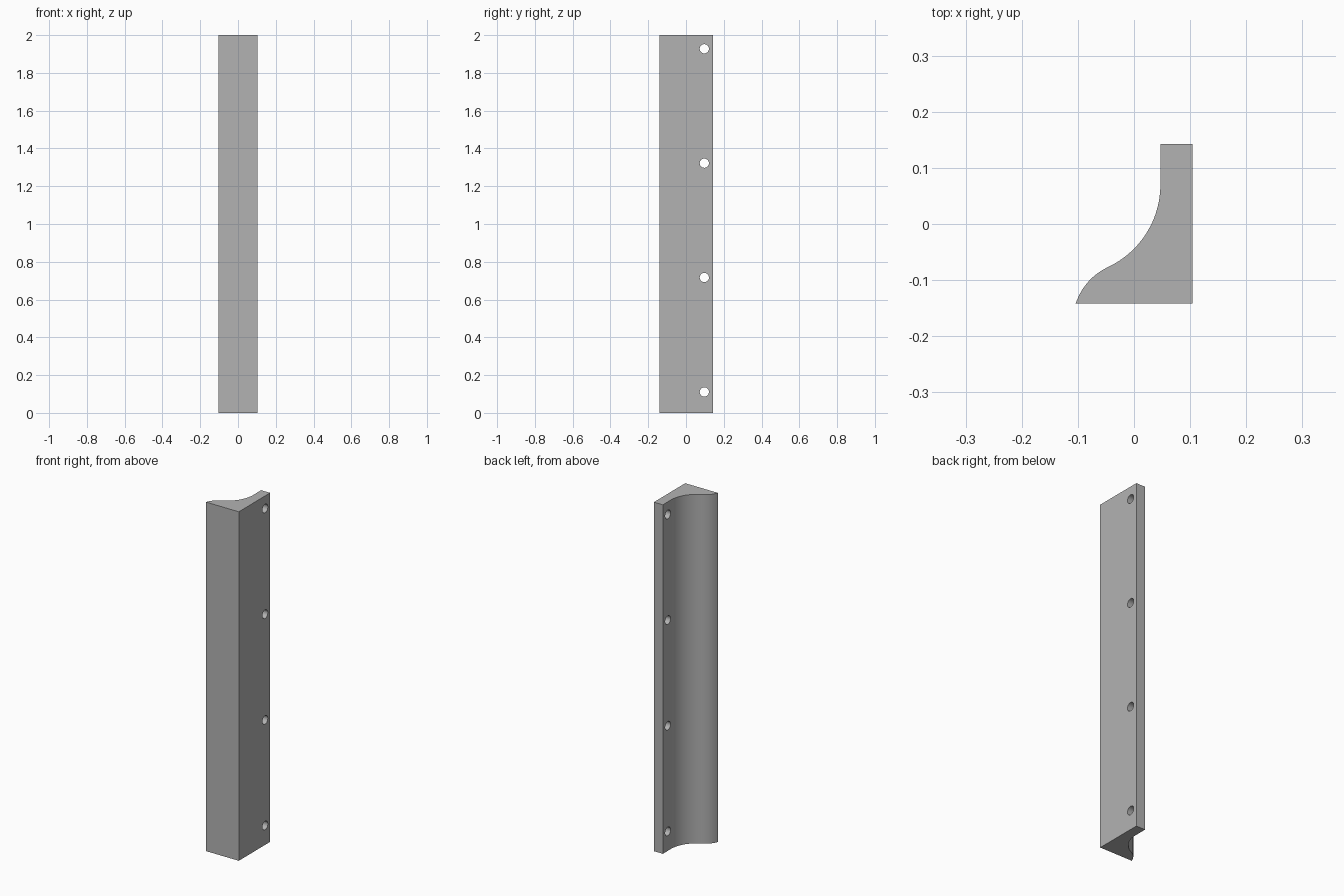
import bpy, bmesh
from math import cos, sin, radians, pi
from mathutils import Matrix

if "Cube" in bpy.data.objects:
    bpy.data.objects.remove(bpy.data.objects["Cube"], do_unlink=True)

HEIGHT = 2.0
RIGHT, LEFT = 0.104, -0.104
FRONT, BACK = -0.1415, 0.1425

# Single plain grey
grey = bpy.data.materials.new("plain grey")
grey.use_nodes = True
colour = (0.45, 0.45, 0.45, 1)
grey.diffuse_color = colour
grey.node_tree.nodes["Principled BSDF"].inputs["Base Color"].default_value = colour


def arc(cx, cy, r, start, end, steps):
    angles = [radians(start + (end - start) * i / steps) for i in range(steps + 1)]
    return [(cx + r * cos(a), cy + r * sin(a)) for a in angles]


def make_object(name, bm):
    bmesh.ops.recalc_face_normals(bm, faces=bm.faces)
    mesh = bpy.data.meshes.new(name)
    bm.to_mesh(mesh)
    bm.free()
    mesh.materials.append(grey)
    obj = bpy.data.objects.new(name, mesh)
    bpy.context.collection.objects.link(obj)
    return obj


# Moulding: flat flange, concave sweep, then a convex nose
profile = [(RIGHT, FRONT), (RIGHT, BACK), (0.047, BACK)]
profile += arc(-0.115, 0.07, 0.162, 0, -65, 24)
profile += arc(-0.0015, -0.1744, 0.1073, 115, 161, 16)[1:-1]
profile.append((LEFT, FRONT))

bm = bmesh.new()
base = bm.faces.new([bm.verts.new((x, y, 0)) for x, y in profile])
top = bmesh.ops.extrude_face_region(bm, geom=[base])["geom"]
bmesh.ops.translate(bm, vec=(0, 0, HEIGHT),
                    verts=[v for v in top if isinstance(v, bmesh.types.BMVert)])
moulding = make_object("moulding_strip", bm)

# Row of screw holes through the flange
bm = bmesh.new()
for i in range(4):
    place = Matrix.Translation((0.08, 0.097, 0.111 + 0.6055 * i))
    bmesh.ops.create_cone(bm, cap_ends=True, segments=32, radius1=0.0245,
                          radius2=0.0245, depth=0.2,
                          matrix=place @ Matrix.Rotation(pi / 2, 4, "Y"))
cutter = make_object("screw_hole_cutter", bm)

cut = moulding.modifiers.new("screw holes", "BOOLEAN")
cut.operation = "DIFFERENCE"
cut.solver = "EXACT"
cut.object = cutter
bpy.ops.object.select_all(action="DESELECT")
moulding.select_set(True)
bpy.context.view_layer.objects.active = moulding
bpy.ops.object.modifier_apply(modifier=cut.name)
bpy.data.objects.remove(cutter, do_unlink=True)

bpy.ops.object.shade_smooth_by_angle(angle=radians(30))
